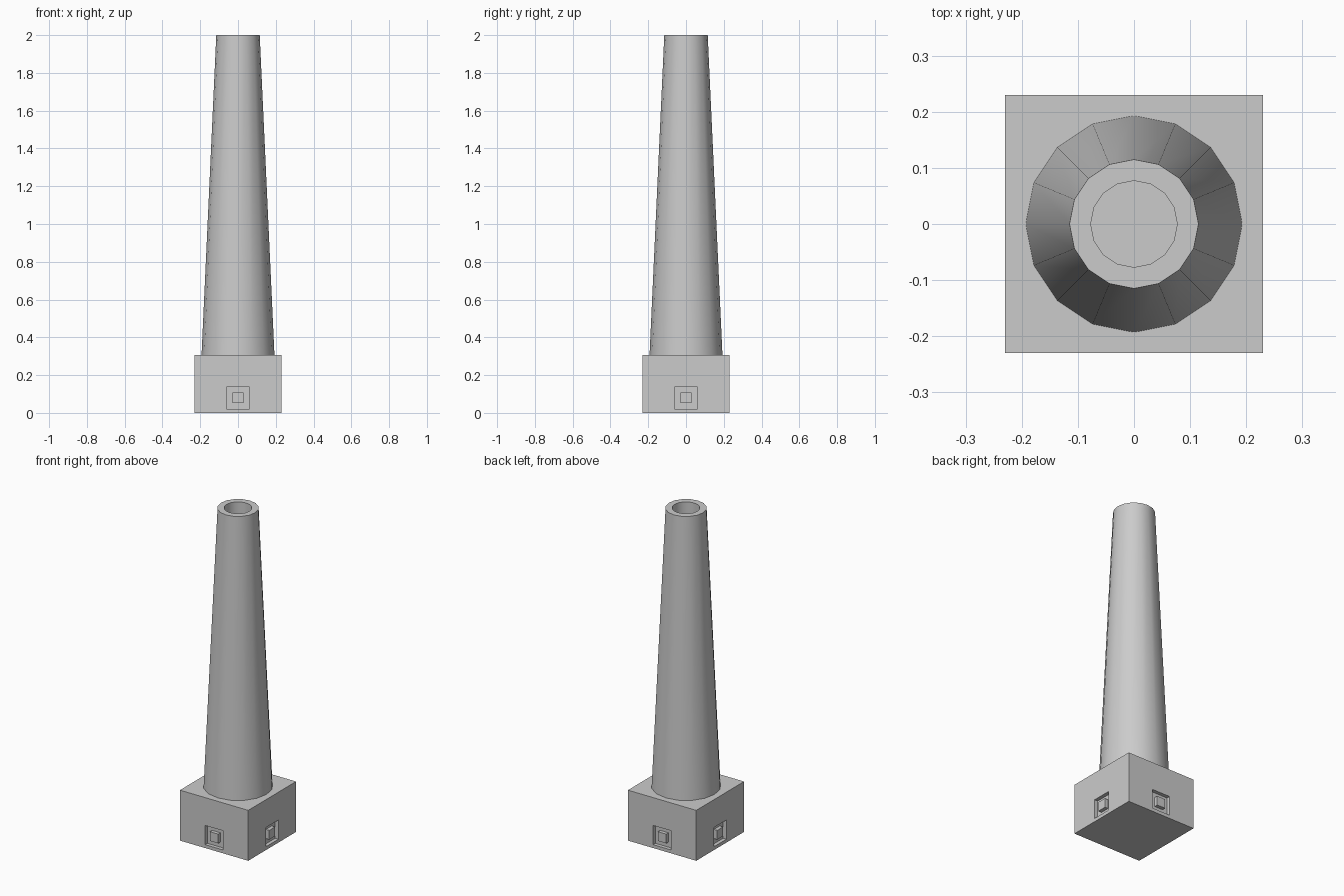
import bpy, bmesh, math

if "Cube" in bpy.data.objects:
    bpy.data.objects.remove(bpy.data.objects["Cube"])

BASE_W, BASE_H, TOP = 0.46, 0.307, 2.0
SIDES = 16
RECESS = 0.022


def finish(bm, name):
    bmesh.ops.recalc_face_normals(bm, faces=bm.faces)
    mesh = bpy.data.meshes.new(name)
    bm.to_mesh(mesh)
    bm.free()
    obj = bpy.data.objects.new(name, mesh)
    bpy.context.collection.objects.link(obj)
    return obj


def add_box(bm, size, centre):
    verts = bmesh.ops.create_cube(bm, size=1)["verts"]
    bmesh.ops.scale(bm, vec=size, verts=verts)
    bmesh.ops.translate(bm, vec=centre, verts=verts)


def boxes_on_sides(name, width, height, z, depth, offset):
    # one box on each of the four base sides
    bm = bmesh.new()
    for sign in (-1, 1):
        add_box(bm, (width, depth, height), (0, sign * offset, z))
        add_box(bm, (depth, width, height), (sign * offset, 0, z))
    return finish(bm, name)


# Square base with a recessed hatch on every side
bm = bmesh.new()
add_box(bm, (BASE_W, BASE_W, BASE_H), (0, 0, BASE_H / 2))
base = finish(bm, "base")
cutter = boxes_on_sides("hatch_cutter", 0.12, 0.117, 0.079, 2 * RECESS, BASE_W / 2)
cutter.hide_render = True
cutter.hide_viewport = True
cut = base.modifiers.new("hatch_recesses", "BOOLEAN")
cut.operation = "DIFFERENCE"
cut.solver = "EXACT"
cut.object = cutter

# Raised block inside each recess
boxes_on_sides("hatch_blocks", 0.056, 0.056, 0.08, RECESS, BASE_W / 2 - RECESS / 2)

# Tapered chimney stack with a straight bore, turned from a profile
profile = [(0.193, BASE_H), (0.115, TOP), (0.077, TOP), (0.077, TOP - 0.3)]
bm = bmesh.new()
rings = []
for r, z in profile:
    rings.append([bm.verts.new((r * math.cos(i * math.tau / SIDES),
                                r * math.sin(i * math.tau / SIDES), z))
                  for i in range(SIDES)])
for low, high in zip(rings, rings[1:]):
    for i in range(SIDES):
        j = (i + 1) % SIDES
        bm.faces.new((low[i], low[j], high[j], high[i]))
bm.faces.new(rings[0])
bm.faces.new(rings[-1])
stack = finish(bm, "chimney_stack")
bpy.context.view_layer.objects.active = stack
stack.select_set(True)
bpy.ops.object.shade_smooth_by_angle(angle=math.radians(40))
